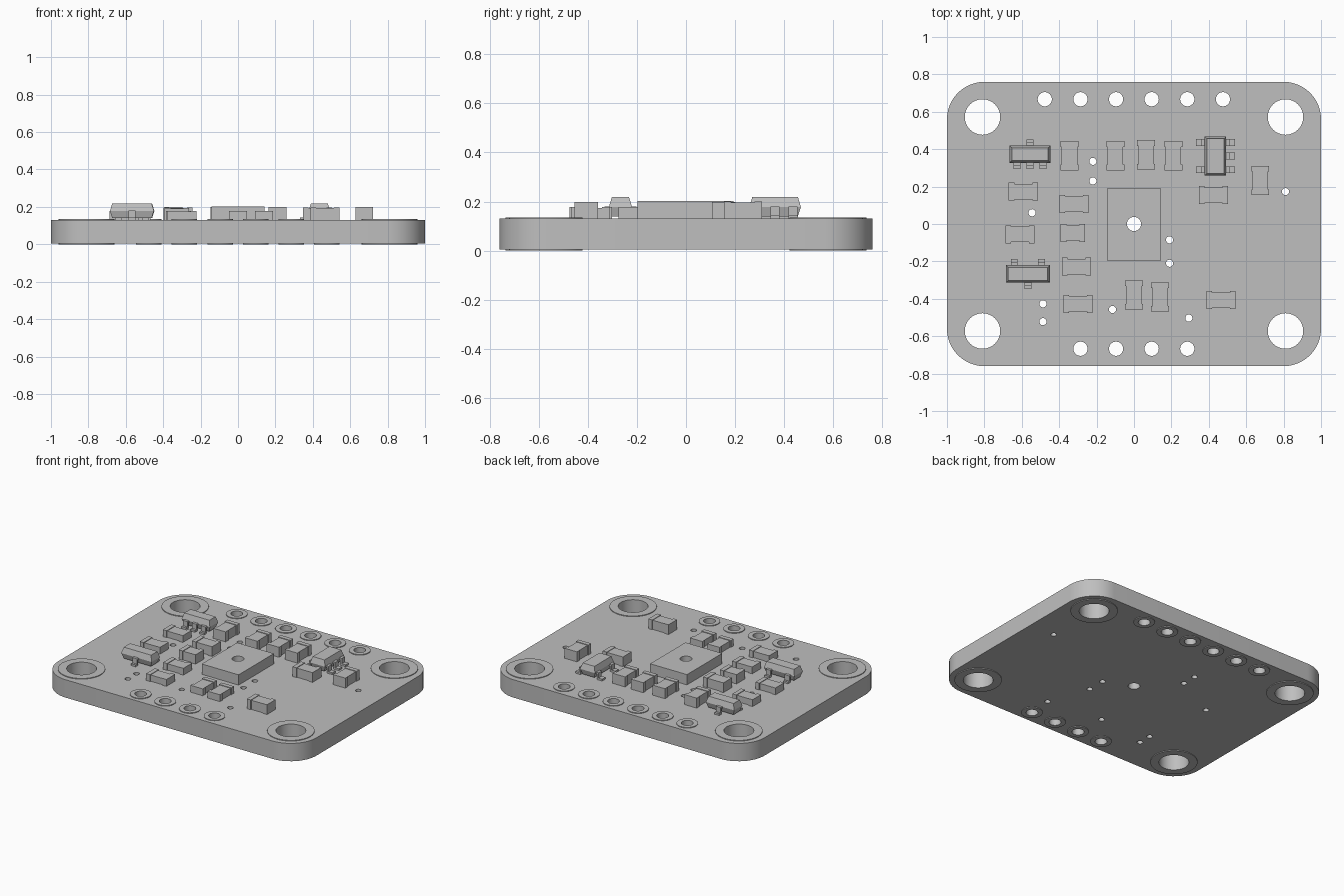
import bpy, bmesh, math
from mathutils import Matrix

cube = bpy.data.objects.get("Cube")
if cube:
    bpy.data.objects.remove(cube, do_unlink=True)

grey = bpy.data.materials.new("plain_grey")
grey.use_nodes = True
COLOUR = (0.52, 0.52, 0.52, 1)
grey.diffuse_color = COLOUR
grey.node_tree.nodes["Principled BSDF"].inputs["Base Color"].default_value = COLOUR

BOTTOM, TOP, PAD = 0.005, 0.13, 0.005


def finish(bm, name):
    bmesh.ops.recalc_face_normals(bm, faces=bm.faces)
    mesh = bpy.data.meshes.new(name)
    bm.to_mesh(mesh)
    bm.free()
    mesh.materials.append(grey)
    ob = bpy.data.objects.new(name, mesh)
    bpy.context.collection.objects.link(ob)
    return ob


def box(bm, x, y, w, d, z0, z1):
    m = Matrix.Translation((x, y, (z0 + z1) / 2)) @ Matrix.Diagonal((w, d, z1 - z0, 1))
    bmesh.ops.create_cube(bm, size=1, matrix=m)


def disc(bm, x, y, r, z0, z1, segments=32):
    bmesh.ops.create_cone(bm, cap_ends=True, segments=segments, radius1=r, radius2=r,
                          depth=z1 - z0, matrix=Matrix.Translation((x, y, (z0 + z1) / 2)))


def loft(bm, sections):
    """Join equal-length closed loops and cap both ends."""
    rings = [[bm.verts.new(p) for p in s] for s in sections]
    n = len(rings[0])
    for a, b in zip(rings, rings[1:]):
        for i in range(n):
            bm.faces.new((a[i], a[(i + 1) % n], b[(i + 1) % n], b[i]))
    bm.faces.new(rings[0][::-1])
    bm.faces.new(rings[-1])


def smooth(ob):
    bpy.ops.object.select_all(action='DESELECT')
    ob.select_set(True)
    bpy.context.view_layer.objects.active = ob
    bpy.ops.object.shade_smooth_by_angle(angle=math.radians(30))


def drill(ob):
    mod = ob.modifiers.new("holes", 'BOOLEAN')
    mod.operation = 'DIFFERENCE'
    mod.solver = 'EXACT'
    mod.object = cutter
    bpy.context.view_layer.objects.active = ob
    bpy.ops.object.modifier_apply(modifier=mod.name)
    smooth(ob)


# Hole positions
mounts = [(sx * 0.81, sy * 0.572) for sx in (-1, 1) for sy in (-1, 1)]
pins = [(-0.477 + 0.1905 * i, 0.667) for i in range(6)]
pins += [(-0.2865 + 0.1905 * i, -0.667) for i in range(4)]
vias = [(-0.22, 0.335), (-0.22, 0.23), (-0.545, 0.06), (0.19, -0.085), (0.19, -0.21),
        (-0.487, -0.427), (-0.487, -0.522), (-0.115, -0.457), (0.293, -0.503), (0.81, 0.173)]

# Drill shapes shared by the board, pads and chip
bm = bmesh.new()
for group, r in ((mounts, 0.095), (pins, 0.038), (vias, 0.019), ([(0, 0)], 0.038)):
    for x, y in group:
        disc(bm, x, y, r, -0.1, 0.4)
cutter = finish(bm, "hole_cutter")
cutter.hide_render = True
cutter.hide_viewport = False
cutter.display_type = 'WIRE'

# Rounded board
outline = []
for k, (cx, cy) in enumerate([(0.8, 0.56), (-0.8, 0.56), (-0.8, -0.56), (0.8, -0.56)]):
    for i in range(13):
        a = math.pi / 2 * (k + i / 12)
        outline.append((cx + 0.2 * math.cos(a), cy + 0.2 * math.sin(a)))
bm = bmesh.new()
loft(bm, [[(x, y, z) for x, y in outline] for z in (BOTTOM, TOP)])
drill(finish(bm, "circuit_board"))

# Ring pads on both faces
for name, group, r in (("mounting_pads", mounts, 0.15), ("pin_pads", pins, 0.068)):
    bm = bmesh.new()
    for x, y in group:
        disc(bm, x, y, r, TOP, TOP + PAD)
        disc(bm, x, y, r, 0, BOTTOM)
    drill(finish(bm, name))

# Central sensor chip with its port
bm = bmesh.new()
box(bm, 0, -0.002, 0.285, 0.39, TOP, 0.202)
drill(finish(bm, "sensor_chip"))


# Small two-ended parts: wide end caps, slightly narrower middle
def passive(name, x, y, upright, top, length=0.156, width=0.096):
    bm = bmesh.new()

    def add(offset, l, w, z1):
        if upright:
            box(bm, x, y + offset, w, l, TOP, z1)
        else:
            box(bm, x + offset, y, l, w, TOP, z1)

    cap = 0.03
    add(0, length - 2 * cap, width - 0.012, top - 0.004)
    for s in (-1, 1):
        add(s * (length - cap) / 2, cap, width, top)
    finish(bm, name)


tall_upright = [(-0.345, 0.365), (-0.1, 0.365), (0.065, 0.37), (0.21, 0.365), (0.675, 0.232)]
low_upright = [(0, -0.38), (0.14, -0.39)]
tall_flat = [(0.425, 0.154), (-0.32, 0.107), (0.465, -0.407)]
low_flat = [(-0.592, 0.173), (-0.61, -0.055), (-0.308, -0.228), (-0.3, -0.427)]
for kind, spots, upright, top in (("capacitor_upright", tall_upright, True, 0.2),
                                  ("resistor_upright", low_upright, True, 0.178),
                                  ("capacitor_flat", tall_flat, False, 0.198),
                                  ("resistor_flat", low_flat, False, 0.178)):
    for i, (x, y) in enumerate(spots):
        passive(f"{kind}_{i + 1}", x, y, upright, top)
passive("diode", -0.327, -0.047, False, 0.195, length=0.13)


# Leaded packages: tapered body with bent legs along both long sides
def package(name, x, y, length, width, reach, near, far, turn=0):
    bm = bmesh.new()
    sections = []
    for z, inset in ((0.14, 0.012), (0.178, 0), (0.218, 0.012)):
        l, w = length / 2 - inset, width / 2 - inset
        sections.append([(-l, -w, z), (l, -w, z), (l, w, z), (-l, w, z)])
    loft(bm, sections)
    for side, spots in ((-1, near), (1, far)):
        for px in spots:
            start, bend = width / 2 - 0.015, width / 2 + 0.012
            box(bm, px, side * (start + bend) / 2, 0.036, bend - start, 0.168, 0.18)
            box(bm, px, side * bend, 0.036, 0.012, TOP, 0.18)
            box(bm, px, side * (bend + reach) / 2, 0.036, reach - bend, TOP, 0.143)
    bm.transform(Matrix.Translation((x, y, 0)) @ Matrix.Rotation(turn, 4, 'Z'))
    finish(bm, name)


package("regulator", -0.556, 0.373, 0.218, 0.092, 0.08, (-0.07, 0, 0.07), (0,))
package("transistor", -0.567, -0.267, 0.235, 0.094, 0.08, (0,), (-0.073, 0.073))
package("logic_chip", 0.435, 0.363, 0.21, 0.115, 0.104, (-0.073, 0, 0.073), (-0.073, 0.073),
        math.pi / 2)
